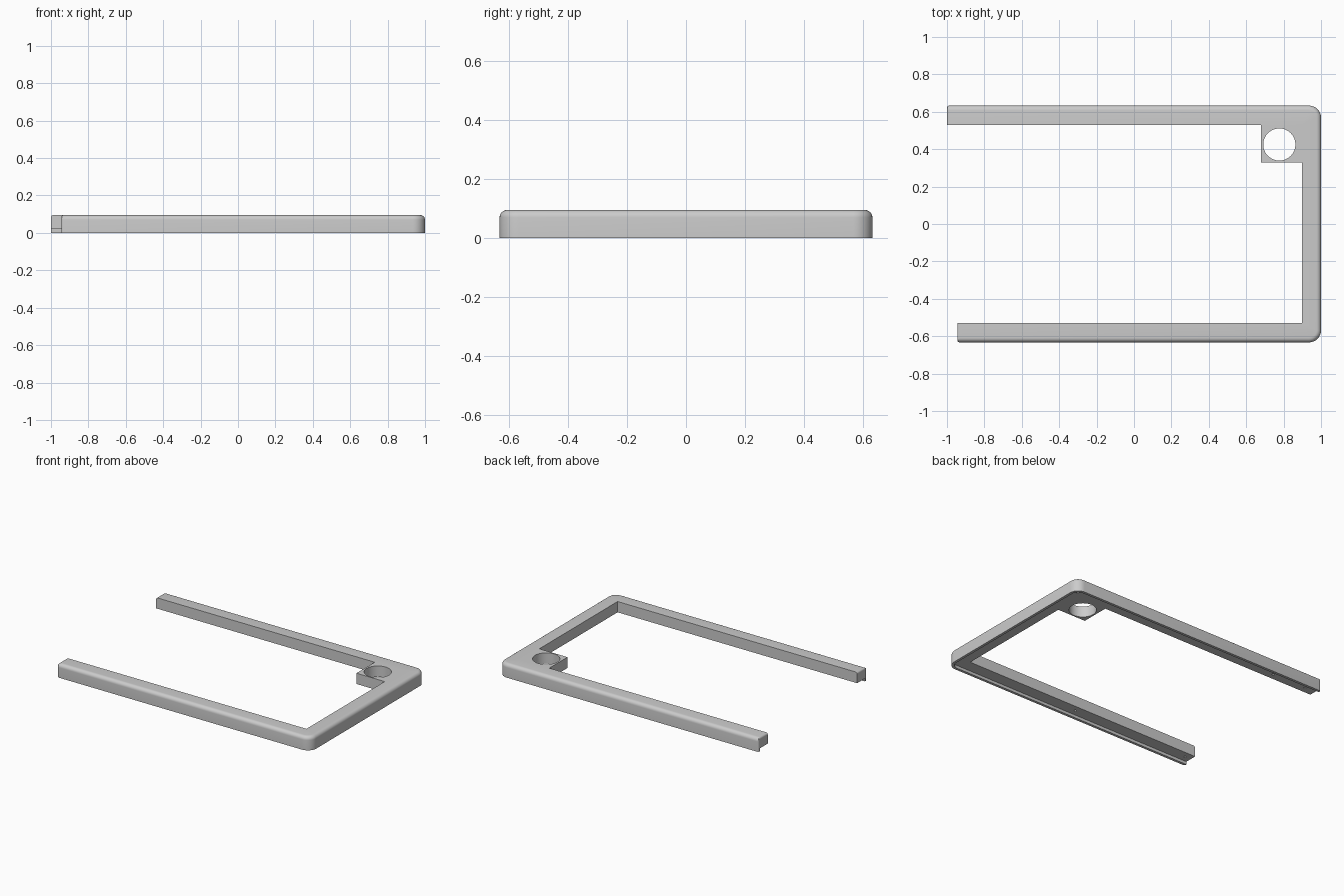
import bpy, bmesh
from math import sin, cos, pi

if "Cube" in bpy.data.objects:
    bpy.data.objects.remove(bpy.data.objects["Cube"])

HALF_Y, TOP, WIDTH = 0.633, 0.095, 0.103
CORNER_R, FILLET_R, END_R = 0.065, 0.025, 0.012
LIP_T, LIP_H = 0.018, 0.02

grey = bpy.data.materials.new("plain grey")
grey.use_nodes = True
colour = (0.6, 0.6, 0.6, 1)
grey.diffuse_color = colour
grey.node_tree.nodes["Principled BSDF"].inputs["Base Color"].default_value = colour


def finish(bm, name):
    bmesh.ops.remove_doubles(bm, verts=bm.verts, dist=0.0001)
    bmesh.ops.recalc_face_normals(bm, faces=bm.faces)
    mesh = bpy.data.meshes.new(name)
    bm.to_mesh(mesh)
    bm.free()
    mesh.materials.append(grey)
    obj = bpy.data.objects.new(name, mesh)
    bpy.context.collection.objects.link(obj)
    return obj


def cylinders(name, centres, radius, z0, z1, sides):
    bm = bmesh.new()
    for x, y in centres:
        made = bmesh.ops.create_cone(bm, cap_ends=True, segments=sides, radius1=radius,
                                     radius2=radius, depth=z1 - z0)
        bmesh.ops.translate(bm, verts=made["verts"], vec=(x, y, (z0 + z1) / 2))
    obj = finish(bm, name)
    obj.hide_render = True
    return obj


def cut(obj, cutter):
    mod = obj.modifiers.new("cut", "BOOLEAN")
    mod.operation = "DIFFERENCE"
    mod.solver = "EXACT"
    mod.object = cutter
    bpy.ops.object.select_all(action="DESELECT")
    bpy.context.view_layer.objects.active = obj
    obj.select_set(True)
    bpy.ops.object.modifier_apply(modifier=mod.name)
    bpy.data.objects.remove(cutter)
    bpy.ops.object.shade_smooth_by_angle(angle=pi / 6)


# Cross-section as (inset from the outer edge, height): lip, rounded top, flat underside
profile = [(0, 0)]
for k in range(7):
    a = k / 6 * pi / 2
    profile.append((FILLET_R * (1 - cos(a)), TOP - FILLET_R * (1 - sin(a))))
profile += [(WIDTH, TOP), (WIDTH, LIP_H), (LIP_T, LIP_H), (LIP_T, 0)]


def arm_end(x_end, side):
    """Sections that round off the free end of an arm, tip first."""
    rings = []
    for k in range(5):
        a = k / 4 * pi / 2
        e = END_R * (1 - sin(a))
        rings.append([(x_end + END_R * (1 - cos(a)), side * (HALF_Y - max(i, e)),
                       min(z, TOP - e)) for i, z in profile])
    return rings


def corner(side):
    """Sections turning a corner, round outside and square inside."""
    rings = []
    for k in range(9):
        a = pi / 2 * (1 - k / 8)
        ring = []
        for i, z in profile:
            r, m = max(CORNER_R - i, 0), max(CORNER_R, i)
            ring.append((1 - m + r * cos(a), side * (HALF_Y - m + r * sin(a)), z))
        rings.append(ring)
    return rings


# U-shaped frame swept from the back arm round to the front arm
sections = arm_end(-1, 1) + corner(1) + corner(-1)[::-1] + arm_end(-0.945, -1)[::-1]
bm = bmesh.new()
rings = [[bm.verts.new(p) for p in ring] for ring in sections]
n = len(profile)
for a, b in zip(rings, rings[1:]):
    for j in range(n):
        bm.faces.new((a[j], a[(j + 1) % n], b[(j + 1) % n], b[j]))
for ring in (rings[0], rings[-1]):
    bm.faces.new(ring)
bmesh.ops.dissolve_degenerate(bm, dist=0.0001, edges=bm.edges)
frame = finish(bm, "frame")

# Small screw holes in the underside
mid = HALF_Y - 0.06
holes = [(-0.92, mid), (-0.66, mid), (0.94, mid), (0.0, -mid), (-0.9, -mid)]
cut(frame, cylinders("screw_hole_cutter", holes, 0.008, -0.01, 0.05, 12))

# Square pad in the back corner with a round through hole
x0, x1, y0, y1 = 0.68, 1 - WIDTH, 0.33, HALF_Y - WIDTH
bm = bmesh.new()
bmesh.ops.create_cube(bm, size=1)
bmesh.ops.scale(bm, verts=bm.verts, vec=(x1 - x0, y1 - y0, TOP - LIP_H))
bmesh.ops.translate(bm, verts=bm.verts,
                    vec=((x0 + x1) / 2, (y0 + y1) / 2, (TOP + LIP_H) / 2))
pad = finish(bm, "corner_pad")
cut(pad, cylinders("pad_hole_cutter", [(0.777, 0.425)], 0.086, -0.1, 0.2, 48))
